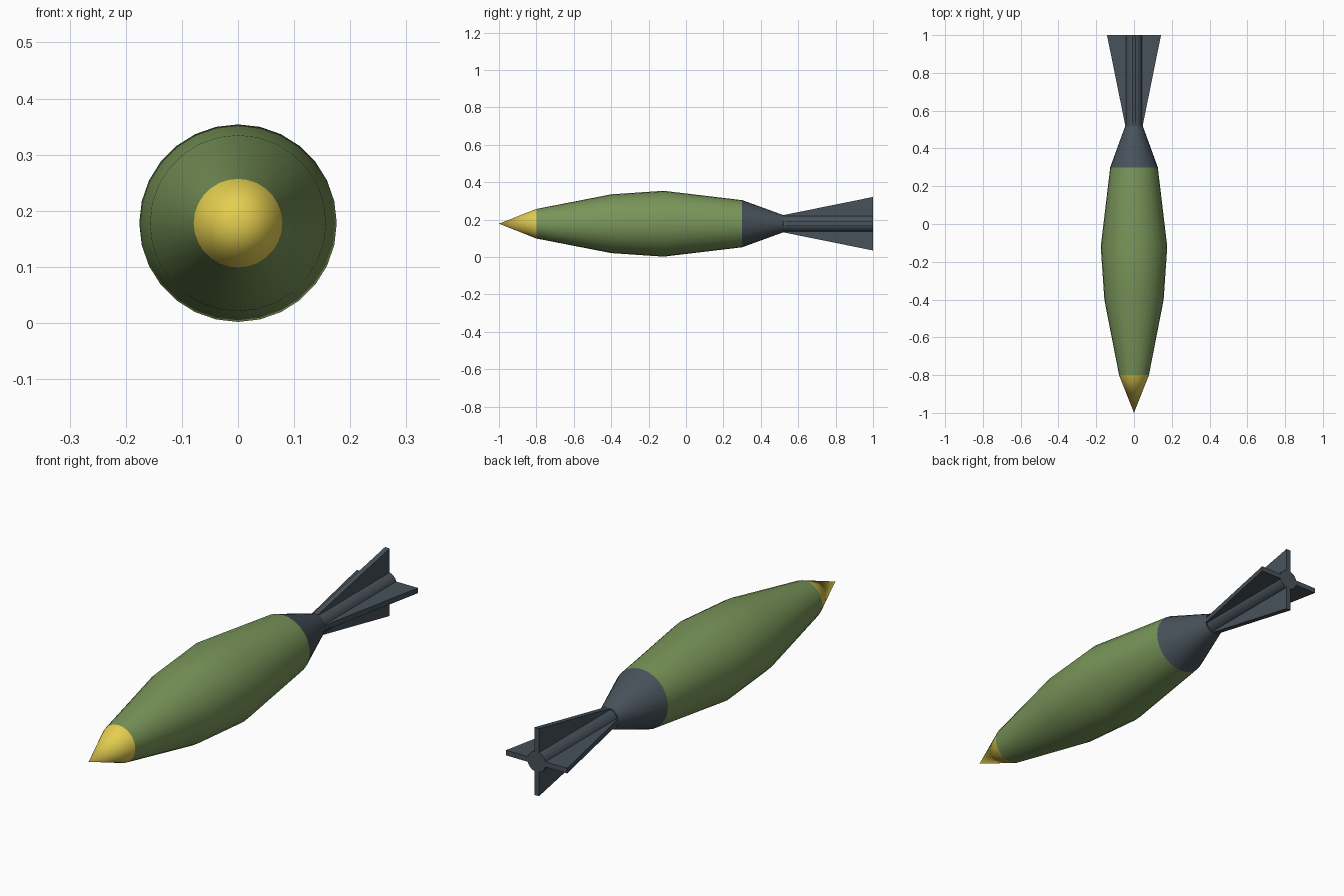
import bpy, bmesh, math

if "Cube" in bpy.data.objects:
    bpy.data.objects.remove(bpy.data.objects["Cube"])

SIDES = 28
AXIS_Z = 0.178


def material(name, rgb):
    mat = bpy.data.materials.new(name)
    mat.diffuse_color = (*rgb, 1)
    mat.use_nodes = True
    mat.node_tree.nodes["Principled BSDF"].inputs["Base Color"].default_value = mat.diffuse_color
    return mat


GREEN = material("green", (0.19, 0.30, 0.10))
YELLOW = material("yellow", (0.78, 0.62, 0.08))
SLATE = material("slate", (0.065, 0.085, 0.105))


def finish(name, bm, mat):
    bmesh.ops.recalc_face_normals(bm, faces=bm.faces)
    mesh = bpy.data.meshes.new(name)
    bm.to_mesh(mesh)
    bm.free()
    mesh.materials.append(mat)
    obj = bpy.data.objects.new(name, mesh)
    bpy.context.collection.objects.link(obj)
    obj.location.z = AXIS_Z
    bpy.ops.object.select_all(action='DESELECT')
    obj.select_set(True)
    bpy.context.view_layer.objects.active = obj
    bpy.ops.object.shade_smooth_by_angle(angle=math.radians(35))
    return obj


def turned(name, profile, mat, cap_end=False):
    """Revolve (y, radius) points around the long axis."""
    bm = bmesh.new()
    rings = []
    for y, r in profile:
        if r == 0:
            rings.append([bm.verts.new((0, y, 0))] * SIDES)
        else:
            rings.append([bm.verts.new((r * math.sin(a), y, r * math.cos(a)))
                          for a in (math.tau * i / SIDES for i in range(SIDES))])
    for a, b in zip(rings, rings[1:]):
        for i in range(SIDES):
            j = (i + 1) % SIDES
            bm.faces.new(list(dict.fromkeys((a[i], a[j], b[j], b[i]))))
    if cap_end:
        bm.faces.new(rings[-1])
    return finish(name, bm, mat)


def fin(name, angle):
    """Tapered plate running from the axis outwards."""
    bm = bmesh.new()
    outline = [(0.50, 0.0), (0.52, 0.046), (1.0, 0.143), (1.0, 0.0)]
    face = bm.faces.new([bm.verts.new((-0.011, y, r)) for y, r in outline])
    new = bmesh.ops.extrude_face_region(bm, geom=[face])["geom"]
    bmesh.ops.translate(bm, vec=(0.022, 0, 0),
                        verts=[v for v in new if isinstance(v, bmesh.types.BMVert)])
    obj = finish(name, bm, SLATE)
    obj.rotation_euler.y = angle


# Nose, body and tail
turned("nose_cone", [(-1.0, 0), (-0.8, 0.079)], YELLOW)
turned("body", [(-0.8, 0.079), (-0.4, 0.157), (-0.12, 0.176), (0.3, 0.126)], GREEN)
turned("tail_cone", [(0.3, 0.126), (0.52, 0.046)], SLATE)
turned("tail_tube", [(0.52, 0.043), (1.0, 0.043)], SLATE, cap_end=True)

# Four fins around the tail tube
for k, side in enumerate(("top", "right", "bottom", "left")):
    fin(f"{side}_fin", k * math.pi / 2)
